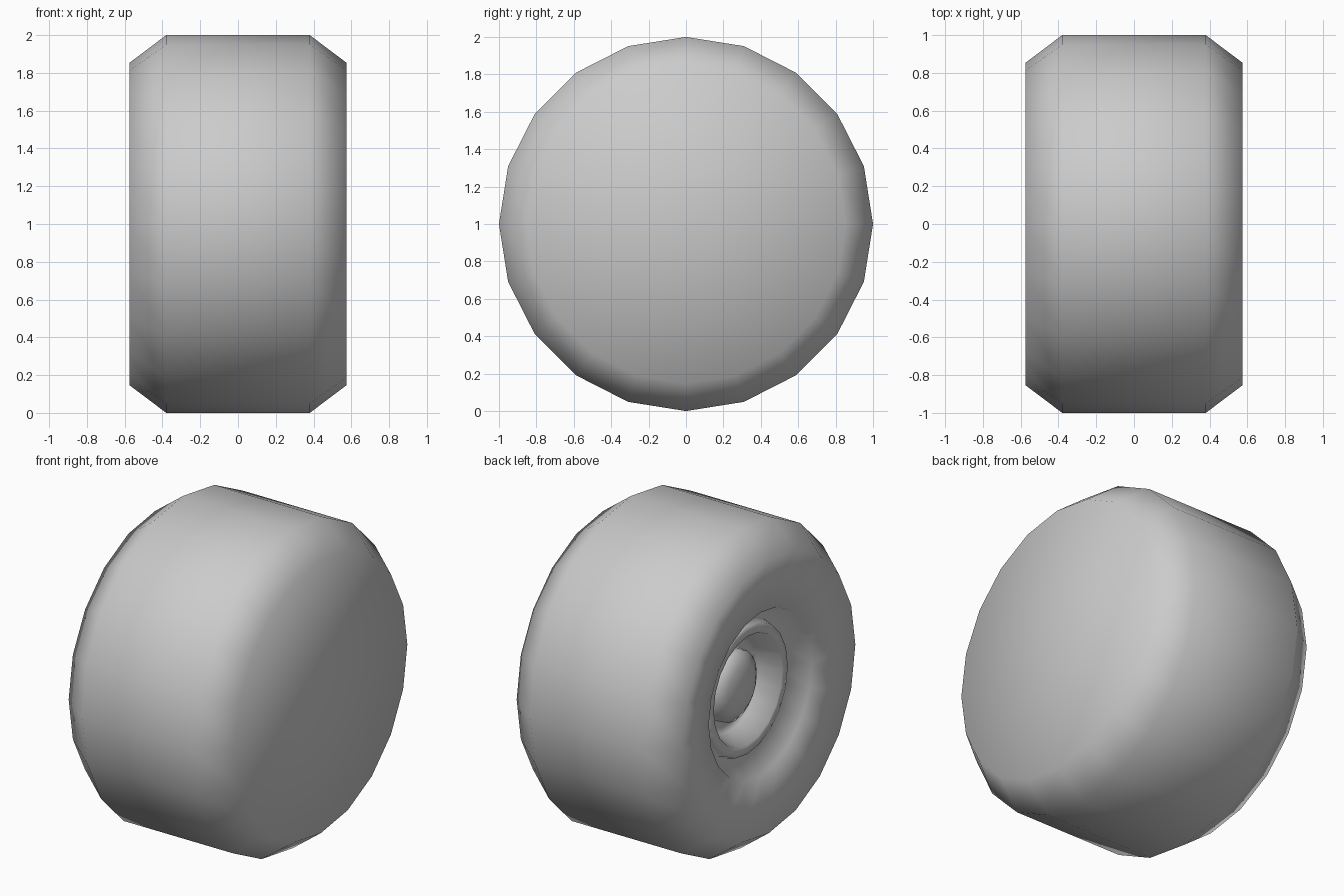
import bpy, bmesh
from math import sin, cos, pi

if "Cube" in bpy.data.objects:
    bpy.data.objects.remove(bpy.data.objects["Cube"])

SEGMENTS = 20


def lathe(name, profile):
    """Revolve (x, radius) points around the wheel axle and close both ends with fans."""
    bm = bmesh.new()
    rings = []
    for x, r in profile:
        rings.append([bm.verts.new((x, r * sin(2 * pi * i / SEGMENTS),
                                    1 + r * cos(2 * pi * i / SEGMENTS)))
                      for i in range(SEGMENTS)])
    for a, b in zip(rings, rings[1:]):
        for i in range(SEGMENTS):
            j = (i + 1) % SEGMENTS
            bm.faces.new((a[i], a[j], b[j], b[i]))
    caps = [bm.faces.new(rings[0]), bm.faces.new(rings[-1])]
    bmesh.ops.poke(bm, faces=caps)
    bmesh.ops.recalc_face_normals(bm, faces=bm.faces)
    for f in bm.faces:
        f.smooth = True
    mesh = bpy.data.meshes.new(name)
    bm.to_mesh(mesh)
    bm.free()
    obj = bpy.data.objects.new(name, mesh)
    bpy.context.collection.objects.link(obj)
    return obj


# Whole wheel as one smooth profile, from the flat inner side to the hub cap
lathe("wheel", [
    # flat inner side, bevels and tread
    (0.575, 0.853), (0.38, 1.0), (-0.38, 1.0), (-0.575, 0.853),
    # dished sidewall
    (-0.515, 0.51), (-0.36, 0.42),
    # raised rim ring and groove
    (-0.425, 0.40), (-0.43, 0.34), (-0.30, 0.29), (-0.27, 0.22),
    # domed hub
    (-0.34, 0.215), (-0.385, 0.14), (-0.40, 0.05),
])
